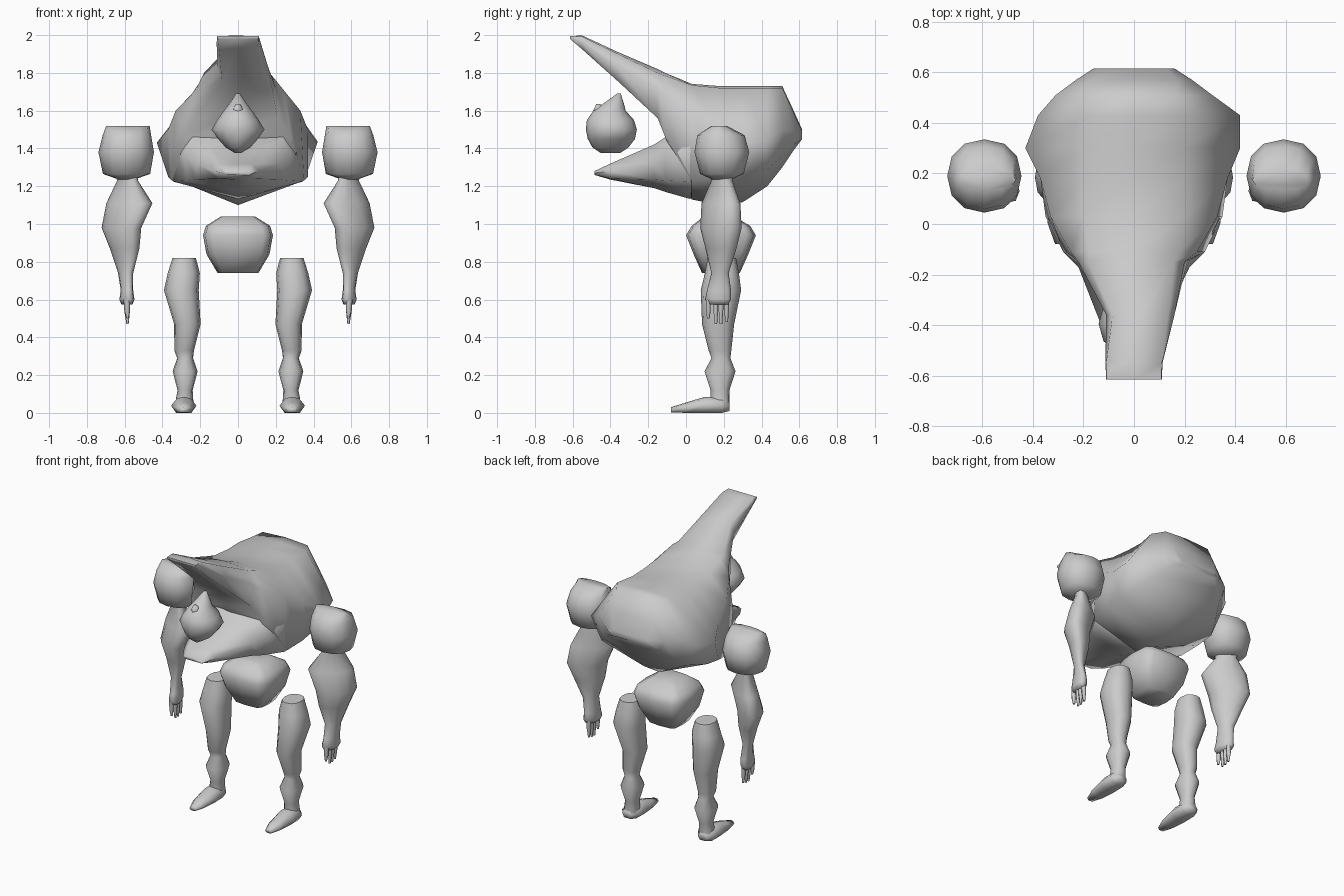
import bpy, bmesh, math

grey = bpy.data.materials.new("stone_grey")
grey.diffuse_color = (0.6, 0.6, 0.6, 1)


def loft(name, rings, angle=70):
    """Skin a list of equal-length point rings and cap both ends."""
    bm = bmesh.new()
    loops = [[bm.verts.new(p) for p in ring] for ring in rings]
    n = len(loops[0])
    for a, b in zip(loops, loops[1:]):
        for i in range(n):
            j = (i + 1) % n
            bm.faces.new((a[i], a[j], b[j], b[i]))
    bm.faces.new(loops[0])
    bm.faces.new(loops[-1])
    bmesh.ops.recalc_face_normals(bm, faces=bm.faces)
    mesh = bpy.data.meshes.new(name)
    bm.to_mesh(mesh)
    bm.free()
    mesh.materials.append(grey)
    obj = bpy.data.objects.new(name, mesh)
    bpy.context.collection.objects.link(obj)
    bpy.ops.object.select_all(action='DESELECT')
    obj.select_set(True)
    bpy.context.view_layer.objects.active = obj
    bpy.ops.object.shade_smooth_by_angle(angle=math.radians(angle))
    return obj


def rounded(t, power):
    c = math.cos(t)
    return math.copysign(abs(c) ** power, c) if abs(c) > 1e-6 else 0


def upright(name, rows, side=1, sides=12, power=1.0, skew=0.0, angle=70):
    """Loft along z; rows are (z, centre x, centre y, radius x, radius y)."""
    rings = []
    for z, cx, cy, rx, ry in rows:
        ry = math.sqrt(max(ry * ry - (skew * rx) ** 2, 1e-5))
        ring = []
        for i in range(sides):
            t = 2 * math.pi * i / sides
            dx = rx * rounded(t, power)
            dy = ry * rounded(t - math.pi / 2, power) + skew * dx
            ring.append((side * (cx + dx), cy + dy, z))
        rings.append(ring)
    return loft(name, rings, angle)


def symmetric(name, rows):
    """Loft along y; rows are (y, x shift, top z, half-profile points, bottom z)."""
    rings = []
    for y, s, top, *pts, bottom in rows:
        rings.append([(s, y, top)] + [(s + x, y, z) for x, z in pts] + [(s, y, bottom)]
                     + [(s - x, y, z) for x, z in reversed(pts)])
    return loft(name, rings, 75)


# Torso with the long hood reaching forward and up
symmetric("torso_hood", [
    (-0.615, 0, 1.995, (.108, 1.995), (.11, 1.99), (.105, 1.98), 1.98),
    (-0.55, 0, 1.998, (.11, 1.993), (.113, 1.96), (.10, 1.925), 1.93),
    (-0.36, .025, 1.91, (.11, 1.90), (.135, 1.83), (.11, 1.755), 1.77),
    (-0.15, -.01, 1.82, (.17, 1.80), (.21, 1.72), (.22, 1.56), 1.60),
    (-0.11, 0, 1.80, (.18, 1.785), (.25, 1.68), (.28, 1.46), 1.50),
    (0.03, 0, 1.742, (.20, 1.735), (.33, 1.60), (.35, 1.23), 1.13),
    (0.18, 0, 1.73, (.20, 1.72), (.37, 1.50), (.37, 1.25), 1.10),
    (0.30, -.005, 1.73, (.20, 1.72), (.425, 1.43), (.37, 1.27), 1.115),
    (0.43, .02, 1.73, (.20, 1.72), (.40, 1.44), (.32, 1.29), 1.20),
    (0.51, 0, 1.73, (.17, 1.72), (.31, 1.50), (.26, 1.36), 1.30),
    (0.57, 0, 1.60, (.17, 1.59), (.23, 1.49), (.20, 1.42), 1.39),
    (0.615, 0, 1.50, (.13, 1.49), (.16, 1.47), (.13, 1.45), 1.45),
])

# Lower jaw plate, meeting the hood at the back of the opening
symmetric("jaw", [
    (-0.485, 0, 1.28, (.06, 1.28), (.08, 1.27), (.06, 1.26), 1.26),
    (-0.40, -.01, 1.315, (.08, 1.32), (.12, 1.28), (.09, 1.24), 1.235),
    (-0.17, 0, 1.38, (.15, 1.42), (.22, 1.32), (.22, 1.235), 1.19),
    (-0.11, 0, 1.44, (.24, 1.46), (.28, 1.36), (.27, 1.23), 1.17),
    (0.02, 0, 1.48, (.30, 1.52), (.338, 1.40), (.345, 1.225), 1.133),
    (0.06, 0, 1.48, (.30, 1.52), (.33, 1.40), (.33, 1.24), 1.15),
])

# Floating head with a pointed crest
upright("head", [
    (1.375, 0, -.40, .015, .05), (1.405, 0, -.40, .065, .095),
    (1.45, 0, -.395, .105, .125), (1.50, 0, -.395, .14, .135),
    (1.55, 0, -.40, .11, .125), (1.60, 0, -.405, .075, .085),
    (1.625, 0, -.39, .055, .065), (1.69, 0, -.355, .01, .01)], angle=180)
upright("brow_point", [
    (1.58, 0, -.44, .05, .06), (1.635, 0, -.465, .010, .010)], sides=8, angle=180)

# Boxy pelvis block
upright("pelvis", [
    (.74, 0, .185, .108, .10), (.84, 0, .185, .167, .145),
    (.94, 0, .185, .185, .185), (.99, 0, .185, .17, .155),
    (1.04, 0, .175, .09, .08)], power=0.45)

for side, label in ((-1, "left"), (1, "right")):
    # Shoulder ball with a flattened top
    upright(label + "_shoulder", [
        (1.235, .59, .19, .04, .05), (1.265, .59, .19, .125, .115),
        (1.38, .592, .19, .147, .145), (1.47, .588, .185, .128, .125),
        (1.52, .583, .175, .115, .04)], side, power=0.9)
    # Arm and palm in one piece, wider across the outer-back diagonal
    upright(label + "_arm", [
        (1.26, .59, .19, .06, .06), (1.23, .585, .19, .055, .055),
        (1.11, .575, .185, .122, .10), (.98, .617, .185, .105, .107),
        (.87, .60, .185, .078, .08), (.74, .595, .18, .04, .045),
        (.65, .588, .175, .033, .065), (.60, .588, .17, .04, .07),
        (.575, .588, .17, .03, .055)], side, power=0.9, skew=0.45)
    # Fingers
    for i, (y, tip) in enumerate(((.118, .50), (.158, .47), (.185, .47), (.215, .48))):
        upright(f"{label}_finger_{i + 1}", [
            (.60, .588, y, .018, .015), (.54, .587, y, .015, .014),
            (tip, .585, y, .006, .008)], side, sides=6)
    # Leg
    upright(label + "_leg", [
        (.82, .285, .19, .062, .075), (.74, .287, .19, .085, .09),
        (.65, .30, .185, .092, .107), (.47, .268, .17, .07, .085),
        (.33, .285, .18, .052, .06), (.29, .28, .185, .042, .05),
        (.22, .28, .18, .066, .082), (.12, .28, .18, .04, .05),
        (.04, .285, .18, .05, .05)], side, power=0.85)
    # Foot, lofted from toe to heel
    foot = []
    for y, r, lo, hi in ((-.08, .025, .003, .03), (0, .054, 0, .055), (.10, .067, 0, .085),
                         (.19, .064, 0, .085), (.23, .035, .01, .06)):
        foot.append([(side * (.287 + r * x), y, lo + (hi - lo) * h) for x, h in
                     ((-.6, 0), (.6, 0), (1, .45), (.55, .9), (0, 1), (-.55, .9), (-1, .45))])
    loft(label + "_foot", foot, 80)
